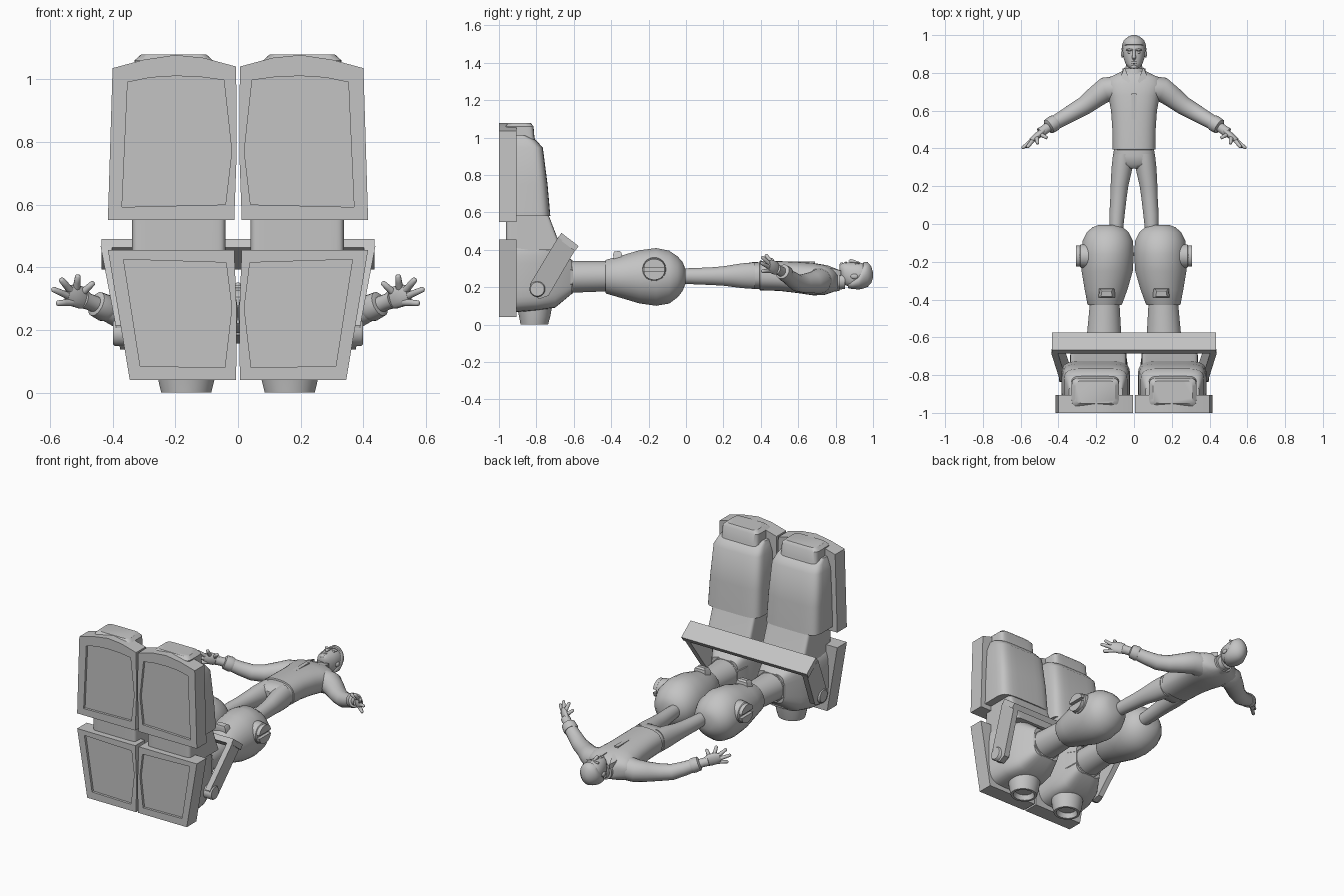
import bpy, bmesh, math
from mathutils import Vector

grey = bpy.data.materials.new("plain_grey")
grey.diffuse_color = (0.55, 0.55, 0.55, 1)


def loft(name, rings, mirror=False, angle=35):
    """Skin a list of equal-length point rings and cap both ends."""
    bm = bmesh.new()
    vs = [[bm.verts.new(p) for p in r] for r in rings]
    n = len(vs[0])
    for a, b in zip(vs, vs[1:]):
        for i in range(n):
            j = (i + 1) % n
            bm.faces.new((a[i], a[j], b[j], b[i]))
    bm.faces.new(vs[0])
    bm.faces.new(vs[-1])
    bmesh.ops.recalc_face_normals(bm, faces=bm.faces)
    me = bpy.data.meshes.new(name)
    bm.to_mesh(me)
    bm.free()
    me.materials.append(grey)
    me.shade_smooth()
    me.set_sharp_from_angle(angle=math.radians(angle))
    ob = bpy.data.objects.new(name, me)
    bpy.context.collection.objects.link(ob)
    if mirror:
        ob.modifiers.new("mirror", 'MIRROR').use_mirror_merge = False
    return ob


def oval(ra, rb, n=32, e=2):
    """Superellipse: e=2 is an ellipse, larger is a rounded box."""
    out = []
    for i in range(n):
        t = 2 * math.pi * (i + 0.5) / n
        c, s = math.cos(t), math.sin(t)
        out.append((ra * math.copysign(abs(c) ** (2 / e), c),
                    rb * math.copysign(abs(s) ** (2 / e), s)))
    return out


def along_y(name, secs, mirror=False, n=32, e=2, angle=40):
    """Sections: y, x centre, half width, z low, z high."""
    return loft(name, [[(cx + a, y, (lo + hi) / 2 + b) for a, b in oval(rx, (hi - lo) / 2, n, e)]
                       for y, cx, rx, lo, hi in secs], mirror, angle)


def along_z(name, secs, n=32, e=2, angle=40):
    """Mirrored sections: z, x low, x high, y low, y high."""
    return loft(name, [[((x0 + x1) / 2 + a, (y0 + y1) / 2 + b, z)
                        for a, b in oval((x1 - x0) / 2, (y1 - y0) / 2, n, e)]
                       for z, x0, x1, y0, y1 in secs], True, angle)


def side_prism(name, pts, x0, x1, mirror=True):
    """Extrude a (y, z) outline along x."""
    return loft(name, [[(x, y, z) for y, z in pts] for x in (x0, x1)], mirror)


def tube(name, path, n=16, mirror=True, flat=1.0):
    """Round tube through (x, y, z, radius) points."""
    rings = []
    for i, p in enumerate(path):
        a, b = path[max(i - 1, 0)], path[min(i + 1, len(path) - 1)]
        d = (Vector(b[:3]) - Vector(a[:3])).normalized()
        u = d.cross(Vector((0, 0, 1))).normalized()
        v = u.cross(d)
        rings.append([Vector(p[:3]) + u * s * flat + v * t for s, t in oval(p[3], p[3], n)])
    return loft(name, rings, mirror, 50)


def blob(name, c, r, mirror=False):
    """Ellipsoid."""
    secs = []
    for i in range(9):
        t = math.pi * (0.04 + 0.92 * i / 8)
        s = math.sin(t)
        secs.append((c[1] - r[1] * math.cos(t), c[0], r[0] * s, c[2] - r[2] * s, c[2] + r[2] * s))
    return along_y(name, secs, mirror, 16, angle=60)


# Sole plates with a recessed centre
def sole(name, outer, inner):
    ring = lambda pts, y: [(x, y, z) for x, z in pts]
    loft(name, [ring(outer, -0.905), ring(outer, -1), ring(inner, -1), ring(inner, -0.985)], True, 25)


sole("upper_sole",
     [(.012, .55), (.004, .77), (.006, 1.04), (.11, 1.068), (.2, 1.077), (.3, 1.062), (.4, 1.035), (.415, .55)],
     [(.04, .6), (.02, .77), (.045, .997), (.12, 1.007), (.2, 1.01), (.28, 1.005), (.352, .99), (.37, .592)])
sole("lower_sole",
     [(.006, .04), (.004, .25), (.012, .455), (.415, .455), (.345, .04)],
     [(.042, .08), (.02, .27), (.038, .415), (.365, .425), (.312, .085)])

# Toe shell, toe cap and the joint between the sole plates
along_z("toe_shell", [(.58, .02, .385, -.96, -.725), (.75, .024, .38, -.96, -.74), (.945, .035, .37, -.96, -.765),
                      (.985, .05, .355, -.96, -.80), (1.01, .06, .345, -.96, -.85)], e=5)
along_z("toe_cap", [(.93, .075, .335, -.967, -.785), (1.0, .078, .332, -.967, -.81),
                    (1.06, .08, .33, -.967, -.815), (1.078, .1, .31, -.95, -.83)], e=7)
along_z("ankle_joint", [(.40, .04, .338, -.962, -.66), (.47, .04, .338, -.962, -.69),
                        (.60, .04, .338, -.962, -.74)], e=14)

# Heel body narrowing into an eight-sided shin collar
along_y("heel_body", [(-.93, .19, .165, .065, .45), (-.80, .185, .16, .075, .45), (-.70, .175, .135, .09, .42),
                      (-.61, .16, .092, .165, .345)], True, e=4.5)
along_y("shin_collar", [(-.72, .165, .135, .10, .41), (-.66, .16, .12, .13, .375), (-.605, .16, .10, .16, .35)],
        True, 8, angle=20)
along_y("shin", [(-.62, .16, .092, .17, .342), (-.57, .158, .09, .172, .34), (-.41, .155, .078, .178, .34)], True)
along_z("heel_thruster", [(.10, .068, .262, -.905, -.715), (.045, .074, .256, -.893, -.725),
                          (.0, .085, .245, -.885, -.737), (.0, .1, .23, -.87, -.752), (.03, .11, .22, -.86, -.762)])

# Swinging frame: crossbar, side arms and pivots
side_prism("crossbar", [(-.666, .49), (-.574, .42), (-.594, .393), (-.686, .463)], -.435, .435, False)
arm = side_prism("frame_arm", [(-.683, .468), (-.835, .215), (-.828, .165), (-.785, .137), (-.735, .155),
                               (-.592, .40)], .40, .435)
for v in arm.data.vertices:
    v.co.x += (v.co.z - .45) * .19


def disc(name, y, z, secs, n=28):
    """Round part on the x axis; sections are x, radius."""
    return loft(name, [[(x, y + a, z + b) for a, b in oval(r, r, n)] for x, r in secs], True, 40)


disc("pivot_bolt", -.795, .19, [(.25, .042), (.392, .042), (.398, .037)])

# Bulbous thighs
along_y("thigh", [(-.43, .155, .088, .168, .345), (-.425, .155, .092, .165, .348), (-.35, .148, .113, .143, .368),
                  (-.25, .142, .136, .113, .398), (-.16, .139, .139, .1, .41), (-.09, .139, .134, .112, .396),
                  (-.045, .139, .112, .145, .365), (-.018, .139, .082, .18, .335), (-.004, .139, .045, .215, .3)], True)
# Slotted side knobs made of two half rounds on a base
disc("hip_knob_base", -.17, .295, [(.22, .066), (.282, .062), (.288, .055)])
for s, nm in ((1, "upper"), (-1, "lower")):
    half = [(-.17 + .056 * math.cos(t), .295 + s * (.01 + .046 * math.sin(t)))
            for t in [math.pi * i / 12 for i in range(13)]]
    side_prism(nm + "_knob_half", half, .27, .308)
# Small wedge above each knee
loft("knee_wedge", [[(.098, -.385, .33), (.192, -.385, .33), (.192, -.335, .33), (.098, -.335, .33)],
                    [(.105, -.39, .375), (.185, -.39, .375), (.18, -.345, .385), (.11, -.345, .385)],
                    [(.115, -.385, .39), (.175, -.385, .39), (.17, -.355, .394), (.12, -.355, .394)]], True)

# Figure: trousers
along_y("trouser_leg", [(-.03, .094, .036, .22, .30), (.05, .09, .041, .215, .303), (.13, .083, .043, .212, .306),
                        (.2, .077, .047, .208, .312), (.3, .063, .056, .195, .328), (.37, .056, .055, .19, .333)], True)
along_y("hips", [(.295, 0, .05, .22, .305), (.315, 0, .1, .2, .327), (.36, 0, .109, .19, .335),
                 (.42, 0, .106, .19, .332)], e=2.5)

# Figure: jacket, placket and collar
along_y("jacket", [(.392, 0, .104, .192, .332), (.395, 0, .113, .183, .342), (.5, 0, .115, .18, .34),
                   (.6, 0, .122, .168, .335), (.68, 0, .137, .156, .33), (.74, 0, .155, .158, .32),
                   (.775, 0, .135, .17, .305), (.795, 0, .09, .178, .295), (.815, 0, .052, .185, .28)], e=2.4)
loft("placket", [[(x, y, z) for x, y in ((-.012, .40), (.012, .40), (.012, .69), (-.012, .69))]
                 for z in (.31, .337)])
loft("collar_flap", [[(.02, .755, z), (.055, .72, z - .005), (.066, .79, z - .02), (.05, .83, z - .03)]
                     for z in (.29, .318)], True)
along_y("collar", [(.785, 0, .064, .175, .298), (.822, 0, .06, .18, .29), (.822, 0, .05, .19, .28)])

# Figure: sleeves, cuffs and hands
tube("sleeve", [(.09, .715, .235, .07), (.15, .712, .232, .066), (.20, .675, .225, .058), (.26, .628, .22, .05),
                (.32, .593, .224, .046), (.38, .558, .248, .041), (.43, .53, .272, .037)], 20)
tube("cuff", [(.415, .54, .265, .04), (.425, .533, .27, .044), (.452, .516, .283, .041), (.456, .513, .285, .03)], 20)
tube("wrist", [(.43, .53, .272, .027), (.475, .498, .29, .026), (.495, .483, .297, .028)])
tube("palm", [(.475, .498, .292, .024), (.50, .477, .303, .036), (.525, .456, .311, .036), (.545, .44, .316, .026)],
     flat=.5)
tips = [("little", (.53, .448, .288), (.578, .405, .285)), ("ring", (.54, .443, .308), (.593, .4, .331)),
        ("middle", (.535, .444, .327), (.566, .405, .363)), ("index", (.515, .455, .335), (.51, .425, .375)),
        ("thumb", (.495, .475, .32), (.46, .455, .352))]
for nm, a, b in tips:
    m = [(p + q) / 2 for p, q in zip(a, b)]
    tube(nm + "_finger", [(*a, .012), (*m, .0105), (*(p + (q - p) * .85 for p, q in zip(m, b)), .009), (*b, .004)], 10)

# Figure: neck, head and face
along_y("neck", [(.78, 0, .047, .185, .27), (.85, 0, .043, .19, .28)])
along_y("head", [(.822, 0, .018, .275, .318), (.83, 0, .032, .25, .328), (.85, 0, .046, .212, .332),
                 (.88, 0, .056, .198, .332), (.92, 0, .061, .195, .334), (.955, 0, .056, .203, .326),
                 (.98, 0, .042, .218, .31), (.995, 0, .018, .242, .28)], e=2.2, angle=60)
along_y("hair", [(.865, 0, .03, .195, .235), (.89, 0, .055, .19, .25), (.925, 0, .066, .188, .285),
                 (.95, 0, .063, .193, .335), (.972, 0, .054, .202, .334), (.99, 0, .034, .222, .312),
                 (1.0, 0, .012, .25, .28)], angle=60)
tube("nose", [(0, .92, .33, .007), (0, .895, .338, .009), (0, .88, .341, .011), (0, .873, .334, .008)], 12, False)
blob("ear", (.061, .9, .258), (.008, .02, .014), True)
blob("brow", (.024, .922, .33), (.02, .006, .008), True)
blob("eye", (.023, .908, .324), (.012, .006, .008), True)
blob("lips", (0, .855, .331), (.018, .007, .006))
blob("chin", (0, .833, .32), (.018, .012, .013))
